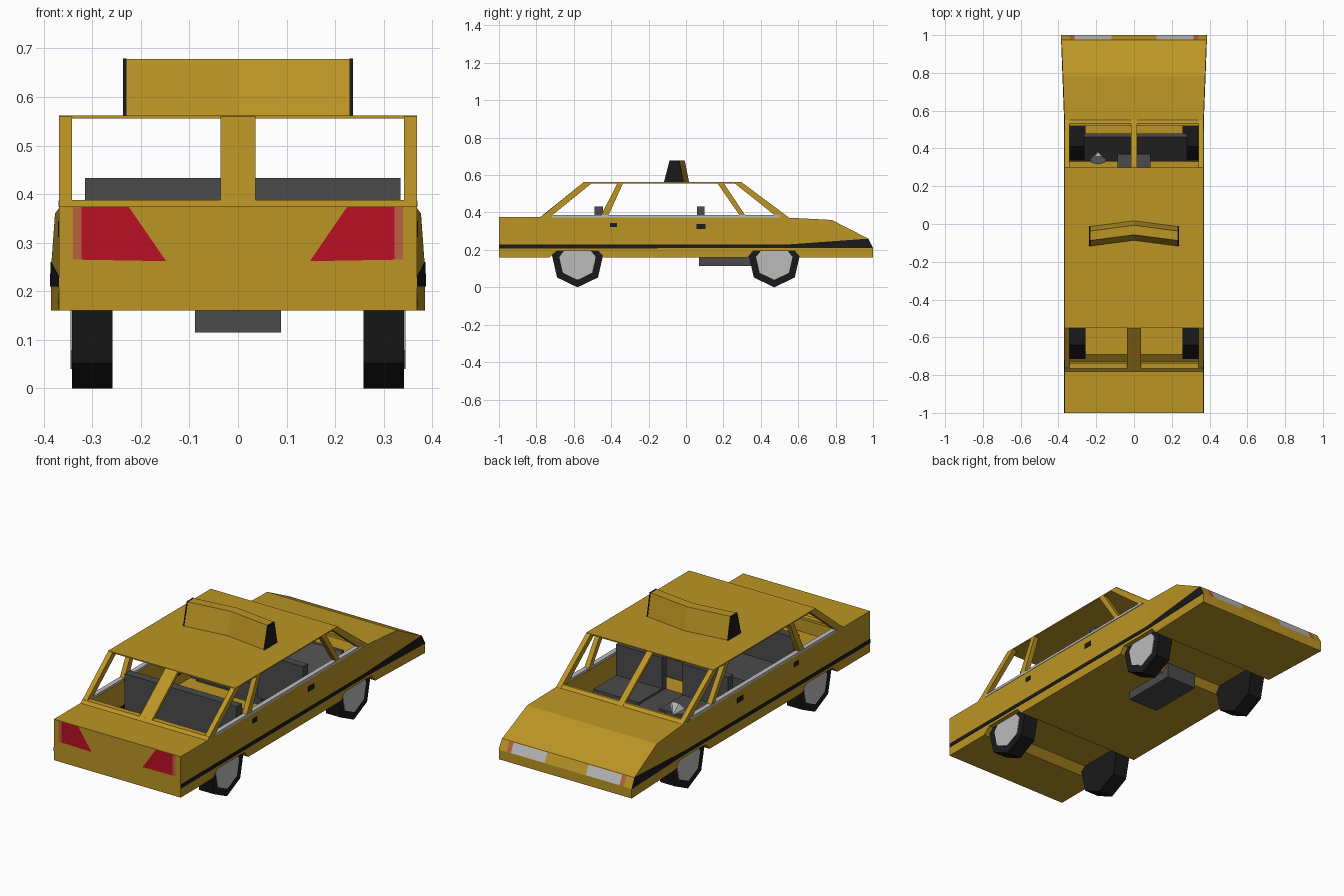
import bpy, bmesh, math

if "Cube" in bpy.data.objects:
    bpy.data.objects.remove(bpy.data.objects["Cube"])


def material(name, rgb):
    m = bpy.data.materials.new(name)
    m.diffuse_color = (*rgb, 1)
    m.use_nodes = True
    m.node_tree.nodes["Principled BSDF"].inputs["Base Color"].default_value = m.diffuse_color
    return m


YELLOW = material("yellow", (0.50, 0.30, 0.018))
BLACK = material("black", (0.01, 0.01, 0.01))
DARK = material("dark_grey", (0.07, 0.07, 0.07))
SILVER = material("silver", (0.5, 0.5, 0.5))
RED = material("red", (0.5, 0.005, 0.018))
ORANGE = material("orange", (0.5, 0.12, 0.05))


def finish(name, bm, mat):
    bmesh.ops.recalc_face_normals(bm, faces=bm.faces)
    me = bpy.data.meshes.new(name)
    bm.to_mesh(me)
    bm.free()
    me.materials.append(mat)
    ob = bpy.data.objects.new(name, me)
    bpy.context.collection.objects.link(ob)
    return ob


def prism(name, profile, x0, x1, mat, flare=False, open_edge=None):
    """Extrude a (y, z) outline along x; optionally widen the nose and drop one side."""
    bm = bmesh.new()
    a = [bm.verts.new((x0, y, z)) for y, z in profile]
    b = [bm.verts.new((x1, y, z)) for y, z in profile]
    bm.faces.new(a)
    bm.faces.new(b[::-1])
    n = len(a)
    for i in range(n):
        j = (i + 1) % n
        if i != open_edge:
            bm.faces.new((a[i], b[i], b[j], a[j]))
    if flare:
        geom = bm.verts[:] + bm.edges[:] + bm.faces[:]
        bmesh.ops.bisect_plane(bm, geom=geom, dist=1e-5,
                               plane_co=(0, 0.55, 0), plane_no=(0, 1, 0))
        for v in bm.verts:
            v.co.x *= 1 + 0.046 * max(0, v.co.y - 0.55) / 0.45
    return finish(name, bm, mat)


def pair(name, profile, x0, x1, mat, flare=False):
    for side, s in (("left", -1), ("right", 1)):
        prism(f"{side}_{name}", profile, s * x0, s * x1, mat, flare)


def rect(y0, y1, z0, z1):
    return [(y0, z0), (y1, z0), (y1, z1), (y0, z1)]


W = 0.368  # half width

# Body shell: side outline with wheel arches, open above the cabin
body = [(-1, 0.16), (-1, 0.375), (-0.78, 0.375), (0.55, 0.372), (0.78, 0.36),
        (0.975, 0.26), (1, 0.21), (1, 0.16), (0.61, 0.16), (0.58, 0.195),
        (0.36, 0.195), (0.33, 0.16), (-0.44, 0.16), (-0.47, 0.195),
        (-0.69, 0.195), (-0.73, 0.16)]
prism("body", body, -W, W, YELLOW, True, open_edge=2)

# Side stripes and door handles
pair("stripe", [(-1, 0.208), (-1, 0.228), (0.53, 0.228), (0.973, 0.26), (1, 0.21)],
     W - 0.002, W + 0.002, BLACK, True)
pair("rear_handle", rect(-0.405, -0.37, 0.322, 0.345), W, W + 0.003, BLACK)
pair("front_handle", rect(0.055, 0.105, 0.312, 0.338), W, W + 0.003, BLACK)

# Roof, window pillars and sills
prism("roof", rect(-0.55, 0.30, 0.556, 0.562), -W, W, YELLOW)
pillars = {"rear_pillar": (-0.78, -0.73, -0.50, -0.55),
           "rear_door_pillar": (-0.46, -0.42, -0.335, -0.365),
           "front_door_pillar": (0.295, 0.325, 0.20, 0.165),
           "front_pillar": (0.49, 0.55, 0.30, 0.255)}
for name, (y0, y1, y2, y3) in pillars.items():
    pair(name, [(y0, 0.373), (y1, 0.373), (y2, 0.56), (y3, 0.56)], 0.342, W, YELLOW)
rear_bar = [(-0.78, 0.375), (-0.755, 0.375), (-0.525, 0.56), (-0.55, 0.56)]
front_bar = [(0.525, 0.373), (0.55, 0.373), (0.30, 0.56), (0.275, 0.56)]
prism("rear_window_divider", rear_bar, -0.036, 0.036, YELLOW)
prism("windscreen_divider", front_bar, -0.017, 0.017, YELLOW)
prism("rear_sill", [(-0.78, 0.375), (-0.735, 0.375), (-0.735, 0.388), (-0.764, 0.388)],
      -W, W, YELLOW)
prism("front_sill", [(0.52, 0.37), (0.55, 0.37), (0.533, 0.385), (0.52, 0.385)],
      -W, W, YELLOW)
pair("window_trim", rect(-0.72, 0.50, 0.374, 0.387), 0.345, W + 0.002, SILVER)

# Roof sign: chevron plan with sloping faces and black ends
bm = bmesh.new()
rows = []
for x, dy in ((-0.23, 0), (0, 0.03), (0.23, 0)):
    rows.append([bm.verts.new((x, y + dy, z)) for y, z in
                 ((-0.117, 0.561), (-0.013, 0.561), (-0.037, 0.678), (-0.087, 0.678))])
for r, s in zip(rows, rows[1:]):
    for i in range(4):
        j = (i + 1) % 4
        bm.faces.new((r[i], s[i], s[j], r[j]))
bm.faces.new(rows[0])
bm.faces.new(rows[2])
finish("roof_sign", bm, YELLOW)
pair("sign_end", [(-0.118, 0.561), (-0.012, 0.561), (-0.036, 0.679), (-0.088, 0.679)],
     0.23, 0.237, BLACK)


# Lamps: thin panels on the tail and on the sloping nose
def panel(name, points, mat):
    for side, s in (("left", -1), ("right", 1)):
        bm = bmesh.new()
        bm.faces.new([bm.verts.new((s * x, y, z)) for x, y, z in points])
        ob = finish(f"{side}_{name}", bm, mat)
        if (ob.data.polygons[0].normal.y > 0) != (points[0][1] > 0):
            ob.data.flip_normals()


T = -1.002
panel("tail_lamp", [(0.322, T, 0.374), (0.225, T, 0.374), (0.148, T, 0.262),
                    (0.322, T, 0.265)], RED)
panel("tail_marker", [(0.34, T, 0.374), (0.322, T, 0.374), (0.322, T, 0.265),
                      (0.34, T, 0.265)], ORANGE)
for name, x0, x1, mat in (("headlamp", 0.12, 0.315, SILVER),
                          ("front_marker", 0.315, 0.34, ORANGE)):
    panel(name, [(x0, 0.978, 0.258), (x1, 0.978, 0.258),
                 (x1, 1.001, 0.212), (x0, 1.001, 0.212)], mat)


# Seven-sided wheels and hubs
def heptagon(y, r):
    return [(y + r * math.sin(k * math.tau / 7), 0.14 - r * math.cos(k * math.tau / 7))
            for k in range(7)]


for end, y in (("rear", -0.58), ("front", 0.472)):
    pair(f"{end}_tyre", heptagon(y, 0.14), 0.258, 0.342, BLACK)
    pair(f"{end}_hub", heptagon(y, 0.1), 0.33, 0.345, SILVER)

# Interior: seats, dashboard, gearbox housing and steering wheel
prism("rear_seat_back", rect(-0.49, -0.445, 0.2, 0.433), -0.315, 0.335, DARK)
prism("rear_seat_cushion", rect(-0.445, -0.2, 0.17, 0.27), -0.315, 0.335, DARK)
for side, x0, x1 in (("left", -0.315, -0.05), ("right", 0.07, 0.335)):
    prism(f"{side}_seat_back", rect(0.06, 0.1, 0.2, 0.433), x0, x1, DARK)
    prism(f"{side}_seat_cushion", rect(0.1, 0.29, 0.17, 0.27), x0, x1, DARK)
prism("dashboard", [(0.33, 0.2), (0.46, 0.345), (0.48, 0.345), (0.48, 0.2)],
      -0.265, 0.28, DARK)
prism("gearbox_housing", rect(0.07, 0.37, 0.115, 0.26), -0.088, 0.088, DARK)
bpy.ops.mesh.primitive_cone_add(vertices=7, radius1=0.045, radius2=0, depth=0.05,
                                location=(-0.19, 0.36, 0.32),
                                rotation=(math.radians(-120), 0, 0))
bpy.context.object.name = "steering_wheel"
